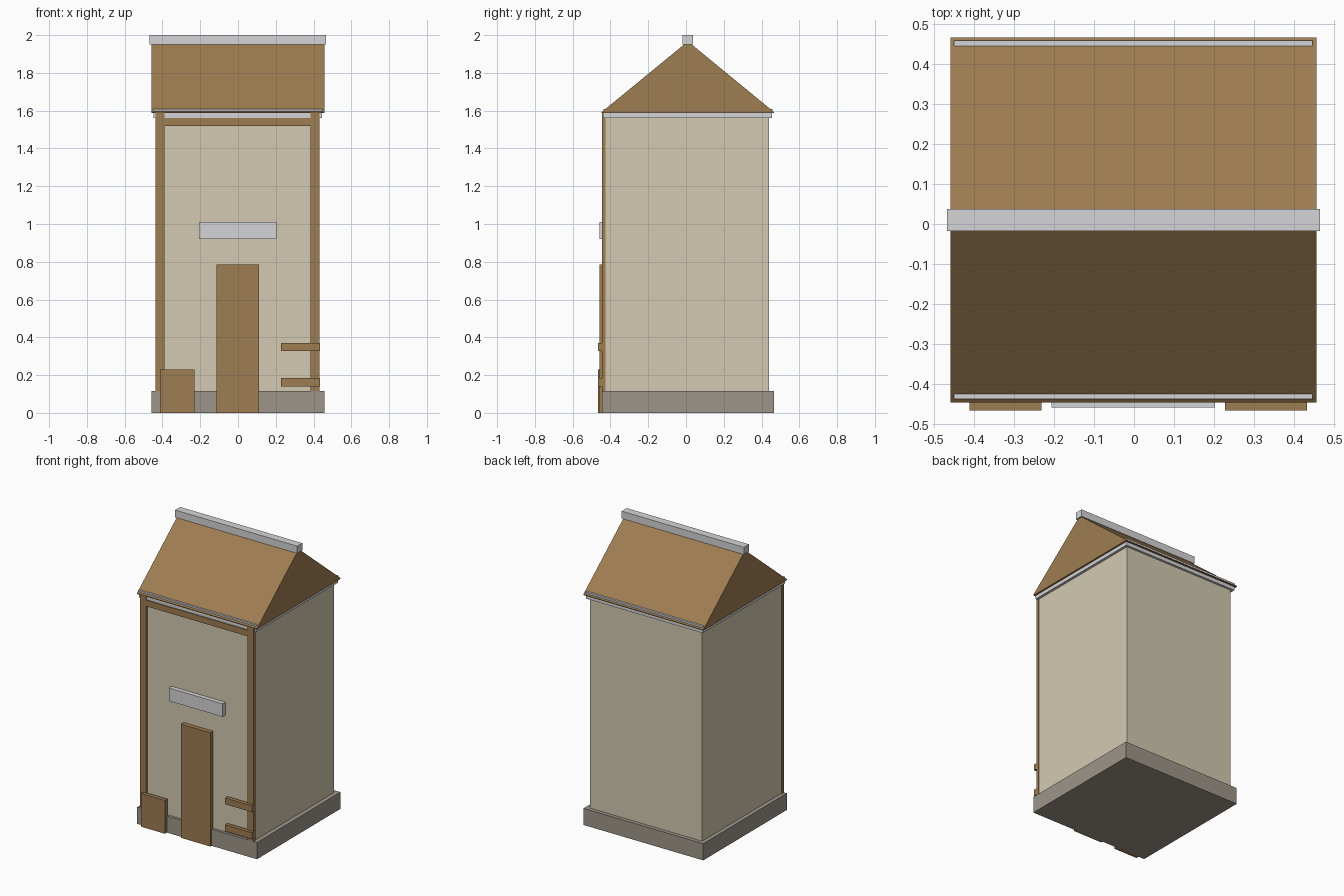
import bpy

if "Cube" in bpy.data.objects:
    bpy.data.objects.remove(bpy.data.objects["Cube"])


def material(name, rgb):
    def lin(c):
        c /= 255
        return c / 12.92 if c <= 0.04045 else ((c + 0.055) / 1.055) ** 2.4
    m = bpy.data.materials.new(name)
    m.diffuse_color = (*[lin(c) for c in rgb], 1)
    m.use_nodes = True
    m.node_tree.nodes["Principled BSDF"].inputs["Base Color"].default_value = m.diffuse_color
    return m


PLASTER = material("cream plaster", (211, 202, 177))
WOOD = material("brown wood", (158, 125, 81))
STONE = material("grey stone", (157, 149, 137))
METAL = material("pale metal", (213, 213, 215))


def mesh(name, verts, faces, mat):
    me = bpy.data.meshes.new(name)
    me.from_pydata(verts, [], faces)
    me.materials.append(mat)
    ob = bpy.data.objects.new(name, me)
    bpy.context.collection.objects.link(ob)
    return ob


def prism(name, profile, x0, x1, mat):
    """Extrude a (y, z) profile, counter-clockwise seen from +x, along x."""
    n = len(profile)
    verts = [(x, y, z) for x in (x0, x1) for y, z in profile]
    faces = [tuple(reversed(range(n))), tuple(range(n, 2 * n))]
    faces += [(i, (i + 1) % n, n + (i + 1) % n, n + i) for i in range(n)]
    return mesh(name, verts, faces, mat)


def box(name, x, y, z, mat):
    prof = [(y[0], z[0]), (y[1], z[0]), (y[1], z[1]), (y[0], z[1])]
    return prism(name, prof, x[0], x[1], mat)


# Main volumes
box("stone_base", (-0.458, 0.457), (-0.446, 0.466), (0, 0.115), STONE)
box("tower_walls", (-0.43, 0.427), (-0.428, 0.44), (0.10, 1.57), PLASTER)
box("cornice", (-0.448, 0.445), (-0.439, 0.456), (1.562, 1.587), METAL)

# Gable roof with ridge cap and eave strips
prism("roof", [(-0.447, 1.587), (0.467, 1.587), (0.467, 1.592),
               (0.01, 1.967), (-0.447, 1.592)], -0.459, 0.457, WOOD)
box("ridge_cap", (-0.468, 0.465), (-0.018, 0.037), (1.95, 2.0), METAL)
for side, y in (("front", (-0.438, -0.422)), ("back", (0.442, 0.459))):
    box(side + "_eave_strip", (-0.45, 0.447), y, (1.59, 1.61), METAL)

# Timber frame on the front
for side, x in (("left", (-0.437, -0.39)), ("right", (0.385, 0.432))):
    box(side + "_post", x, (-0.446, -0.425), (0.115, 1.587), WOOD)
box("top_beam", (-0.39, 0.385), (-0.446, -0.425), (1.52, 1.562), WOOD)

# Door, sign board, crate and bench slats
box("door", (-0.115, 0.11), (-0.459, -0.427), (0, 0.785), WOOD)
box("sign_board", (-0.206, 0.203), (-0.459, -0.427), (0.92, 1.01), METAL)
box("crate", (-0.412, -0.231), (-0.467, -0.44), (0, 0.23), WOOD)
for name, z in (("lower", (0.14, 0.185)), ("upper", (0.327, 0.37))):
    box(name + "_slat", (0.228, 0.433), (-0.467, -0.44), z, WOOD)
